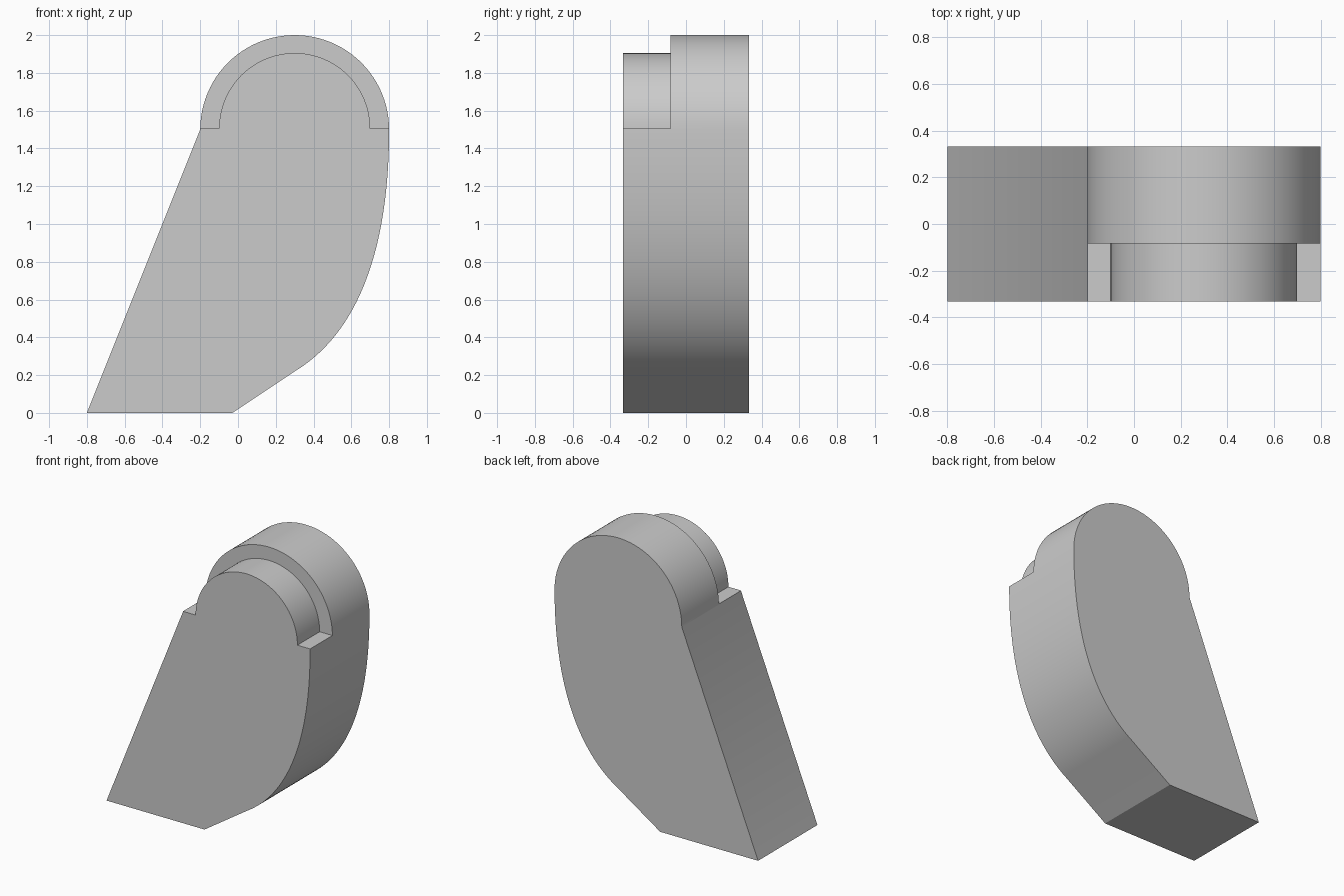
import bpy, bmesh
from math import pi, cos, sin, radians
from mathutils import Vector
from mathutils.geometry import interpolate_bezier

if "Cube" in bpy.data.objects:
    bpy.data.objects.remove(bpy.data.objects["Cube"])

grey = bpy.data.materials.new("plain_grey")
grey.use_nodes = True
grey.diffuse_color = (0.6, 0.6, 0.6, 1)
grey.node_tree.nodes["Principled BSDF"].inputs["Base Color"].default_value = (0.6, 0.6, 0.6, 1)

CENTRE_X, SPRING_Z = 0.3, 1.505
HALF_DEPTH, STEP_Y = 0.333, -0.083


def arch(radius, z, steps=48):
    """Half circle from right to left, over the top."""
    return [(CENTRE_X + radius * cos(pi * i / steps), z + radius * sin(pi * i / steps))
            for i in range(steps + 1)]


def extrude_profile(name, profile, y0, y1):
    """Solid made from an x-z outline stretched along y."""
    bm = bmesh.new()
    face = bm.faces.new([bm.verts.new((x, y0, z)) for x, z in profile])
    moved = bmesh.ops.extrude_face_region(bm, geom=[face])["geom"]
    verts = [v for v in moved if isinstance(v, bmesh.types.BMVert)]
    bmesh.ops.translate(bm, verts=verts, vec=(0, y1 - y0, 0))
    bmesh.ops.recalc_face_normals(bm, faces=bm.faces)
    mesh = bpy.data.meshes.new(name)
    bm.to_mesh(mesh)
    bm.free()
    mesh.materials.append(grey)
    obj = bpy.data.objects.new(name, mesh)
    bpy.context.collection.objects.link(obj)
    return obj


# Body: slanted left edge, round top, curved right edge, chamfered foot
belly = interpolate_bezier(Vector((0.3, 0.22, 0)), Vector((0.6, 0.4, 0)),
                           Vector((0.8, 0.8, 0)), Vector((0.8, 1.5, 0)), 40)
outline = [(-0.8, 0), (-0.03, 0)] + [(p.x, p.y) for p in belly[:-1]] + arch(0.5, 1.5)
body = extrude_profile("body", outline, -HALF_DEPTH, HALF_DEPTH)

# Front rebate: a band around the smaller front arch, with flat ledges
band = arch(0.4, SPRING_Z) + [(-0.6, SPRING_Z), (-0.6, 2.3), (1.2, 2.3), (1.2, SPRING_Z)]
cutter = extrude_profile("rebate_cutter", band, -0.6, STEP_Y)
cutter.hide_render = True
cut = body.modifiers.new("front_rebate", 'BOOLEAN')
cut.operation, cut.solver, cut.object = 'DIFFERENCE', 'EXACT', cutter

# Apply the cut, drop the cutter and shade the curved walls smooth
bpy.context.view_layer.update()
graph = bpy.context.evaluated_depsgraph_get()
body.data = bpy.data.meshes.new_from_object(body.evaluated_get(graph))
body.modifiers.clear()
bpy.data.objects.remove(cutter)
bpy.ops.object.select_all(action='DESELECT')
body.select_set(True)
bpy.context.view_layer.objects.active = body
bpy.ops.object.shade_smooth_by_angle(angle=radians(20))
